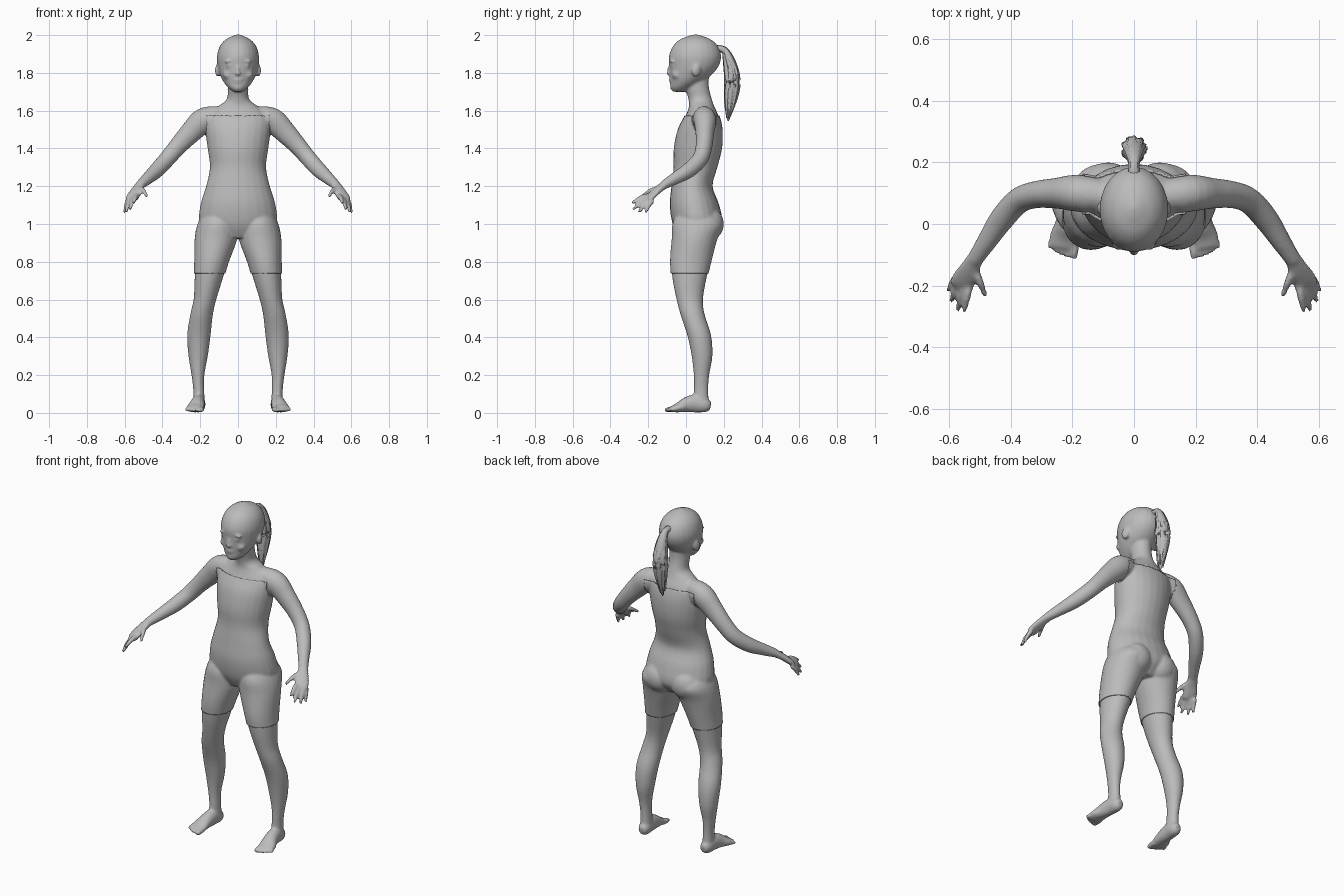
import bpy, bmesh, math
from mathutils import Vector, Matrix

grey = bpy.data.materials.new("plain grey")
grey.diffuse_color = (0.5, 0.5, 0.5, 1)


def spline(keys, steps):
    """Smoothly interpolate section tuples (x, y, z, half width, half depth)."""
    out = []
    for i in range(len(keys) - 1):
        a, b = keys[max(i - 1, 0)], keys[i]
        c, d = keys[i + 1], keys[min(i + 2, len(keys) - 1)]
        for k in range(steps):
            t = k / steps
            out.append([0.5 * (2 * q + (r - p) * t + (2 * p - 5 * q + 4 * r - s) * t * t
                        + (3 * q - p - 3 * r + s) * t ** 3) for p, q, r, s in zip(a, b, c, d)])
    return out + [list(keys[-1])]


def loft(bm, keys, side=1, upright=True, sides=24, steps=4, ridge=0.0):
    """Closed elliptical loft; rings lie flat when upright, else across the path."""
    secs = spline(keys, steps)
    pts = [Vector((s[0] * side, s[1], s[2])) for s in secs]
    rings = []
    for i, s in enumerate(secs):
        rot = Matrix.Identity(3)
        if not upright:
            d = pts[min(i + 1, len(pts) - 1)] - pts[max(i - 1, 0)]
            rot = d.to_track_quat('Z', 'Y').to_matrix()
        ring = []
        for k in range(sides):
            a = math.tau * k / sides
            m = 1 + (ridge if k % 2 else -ridge)
            ring.append(bm.verts.new(pts[i] + rot @ Vector(
                (s[3] * m * math.cos(a), s[4] * m * math.sin(a), 0))))
        rings.append(ring)
    for r0, r1 in zip(rings, rings[1:]):
        for k in range(sides):
            n = (k + 1) % sides
            bm.faces.new((r0[k], r0[n], r1[n], r1[k]))
    bm.faces.new(rings[0][::-1])
    bm.faces.new(rings[-1])


def ball(bm, loc, size, rot=(0, 0, 0)):
    m = Matrix.Translation(loc)
    for ang, axis in zip(rot, "XYZ"):
        m = m @ Matrix.Rotation(ang, 4, axis)
    bmesh.ops.create_uvsphere(bm, u_segments=20, v_segments=12, radius=1,
                              matrix=m @ Matrix.Diagonal((*size, 1)))


def finish(bm, name):
    bmesh.ops.recalc_face_normals(bm, faces=bm.faces[:])
    for f in bm.faces:
        f.smooth = True
    me = bpy.data.meshes.new(name)
    bm.to_mesh(me)
    bm.free()
    me.materials.append(grey)
    ob = bpy.data.objects.new(name, me)
    bpy.context.collection.objects.link(ob)
    return ob


body = bmesh.new()

# trunk and neck
loft(body, [(0, .05, .93, .10, .08), (0, .06, 1.0, .195, .125), (0, .045, 1.1, .193, .125),
            (0, .032, 1.2, .163, .103), (0, .05, 1.3, .143, .11), (0, .063, 1.4, .155, .122),
            (0, .075, 1.5, .168, .113), (0, .085, 1.57, .165, .088), (0, .083, 1.62, .11, .068),
            (0, .075, 1.66, .06, .062), (0, .06, 1.72, .055, .062), (0, .06, 1.78, .055, .06)])

# head
loft(body, [(0, -.035, 1.70, .025, .035), (0, -.025, 1.72, .05, .058), (0, .0, 1.75, .075, .083),
            (0, .025, 1.79, .095, .112), (0, .043, 1.84, .108, .132), (0, .048, 1.89, .111, .138),
            (0, .05, 1.94, .097, .12), (0, .05, 1.975, .068, .085), (0, .05, 1.995, .03, .038),
            (0, .05, 2.003, .006, .008)])

# nose, lips and chin
ball(body, (0, -.086, 1.797), (.016, .019, .012))
ball(body, (0, -.085, 1.822), (.009, .013, .028), (-.2, 0, 0))
ball(body, (0, -.079, 1.764), (.025, .012, .007))
ball(body, (0, -.077, 1.752), (.021, .012, .007))
ball(body, (0, -.06, 1.722), (.026, .024, .018))

for s in (-1, 1):
    # eyes, brows, cheeks and ears
    ball(body, (s * .043, -.07, 1.838), (.018, .013, .009))
    ball(body, (s * .045, -.072, 1.863), (.026, .014, .007), (0, s * .12, 0))
    ball(body, (s * .05, -.045, 1.79), (.03, .03, .025))
    ball(body, (s * .108, .055, 1.812), (.012, .024, .035), (-.2, 0, s * .35))

    # shoulder and arm
    ball(body, (s * .155, .095, 1.555), (.072, .06, .065), (0, s * .5, 0))
    loft(body, [(.09, .09, 1.575, .05, .05), (.18, .1, 1.55, .06, .066), (.25, .1, 1.485, .05, .058),
                (.32, .095, 1.41, .044, .048), (.375, .075, 1.345, .042, .044),
                (.43, .015, 1.285, .04, .041), (.48, -.06, 1.24, .032, .032),
                (.52, -.12, 1.205, .026, .023)], s, False)
    # hand
    loft(body, [(.515, -.11, 1.21, .026, .022), (.535, -.15, 1.18, .034, .019),
                (.555, -.185, 1.147, .04, .017), (.565, -.205, 1.128, .036, .012)], s, False)
    fingers = [((.535, -.2, 1.15), (.552, -.285, 1.11)), ((.555, -.205, 1.135), (.572, -.28, 1.075)),
               ((.573, -.197, 1.125), (.593, -.25, 1.06)), ((.58, -.175, 1.125), (.602, -.215, 1.06)),
               ((.517, -.145, 1.19), (.482, -.235, 1.145))]
    for a, b in fingers:
        mid = [(p + q) / 2 for p, q in zip(a, b)]
        mid[2] += .008
        loft(body, [(*a, .013, .013), (*mid, .0125, .0125), (*b, .008, .008)], s, False, 12)

    # leg
    loft(body, [(.10, .055, 1.06, .075, .09), (.108, .062, 1.0, .1, .128), (.117, .045, .92, .107, .115),
                (.14, .025, .8, .086, .104), (.157, .018, .7, .073, .088), (.175, .02, .6, .06, .07),
                (.193, .035, .52, .06, .064), (.207, .07, .41, .062, .063), (.211, .085, .3, .051, .055),
                (.212, .082, .2, .034, .041), (.208, .08, .12, .029, .038), (.207, .08, .05, .032, .042)], s)
    # seat
    ball(body, (s * .085, .115, 1.0), (.085, .08, .085))

    # foot and toes
    loft(body, [(.205, .13, .035, .018, .022), (.206, .105, .04, .033, .038), (.21, .05, .05, .036, .048),
                (.216, 0, .042, .04, .04), (.225, -.04, .028, .048, .026),
                (.23, -.075, .02, .046, .017)], s, False)
    for k in range(5):
        x, tip = .193 + .019 * k, -.112 + .0025 * k * k * .8
        r = .015 if k == 0 else .0105
        loft(body, [(x, -.055, .02, r, r), (x + .001, (tip - .055) / 2, .019, r, r),
                    (x + .002, tip, .013, r * .75, r * .75)], s, False, 12)

# fuse the figure into one smooth mannequin surface
figure = finish(body, "body")
rm = figure.modifiers.new("fuse", 'REMESH')
rm.mode = 'VOXEL'
rm.voxel_size = .0075
rm.use_smooth_shade = True
sm = figure.modifiers.new("soften", 'SMOOTH')
sm.factor, sm.iterations = .5, 4
deps = bpy.context.evaluated_depsgraph_get()
fused = bpy.data.meshes.new_from_object(figure.evaluated_get(deps))
figure.modifiers.clear()
figure.data = fused
fused.materials.clear()
fused.materials.append(grey)
for p in fused.polygons:
    p.use_smooth = True
    p.material_index = 0

# plain close-fitting one-piece suit over the trunk and upper thighs
suit = bmesh.new()
suit.from_mesh(fused)


def covered(c):
    return .74 < c.z < 1.57 and abs(c.x) < (.3 if c.z < 1.25 else .165)


bmesh.ops.delete(suit, geom=[f for f in suit.faces if not covered(f.calc_center_median())],
                 context='FACES')
bmesh.ops.smooth_vert(suit, verts=[v for v in suit.verts if not v.is_boundary], factor=.5,
                      use_axis_x=True, use_axis_y=True, use_axis_z=True)
one_piece = finish(suit, "one_piece_suit")
so = one_piece.modifiers.new("cloth", 'SOLIDIFY')
so.thickness, so.offset = .006, 1

# tied-back hair: a ridged core with loose locks around it
hair = bmesh.new()
loft(hair, [(0, .15, 1.925, .02, .02), (0, .195, 1.925, .017, .017), (0, .222, 1.89, .026, .022),
            (0, .24, 1.82, .036, .034), (0, .245, 1.74, .038, .04), (0, .235, 1.65, .026, .03),
            (0, .223, 1.545, .003, .003)], 1, False, 20, 4, .1)
for k in range(7):
    a = math.tau * k / 7
    dx, dy = .026 * math.cos(a), .028 * math.sin(a)
    loft(hair, [(dx * .3, .205 + dy * .2, 1.915, .008, .008), (dx, .238 + dy, 1.82, .014, .012),
                (dx * 1.1, .243 + dy, 1.74, .015, .014), (dx * .8, .234 + dy * .8, 1.65, .01, .01),
                (dx * .5, .225 + dy * .5, 1.56 + .012 * (k % 3), .002, .002)], 1, False, 8, 3, .12)
tail = finish(hair, "ponytail")
